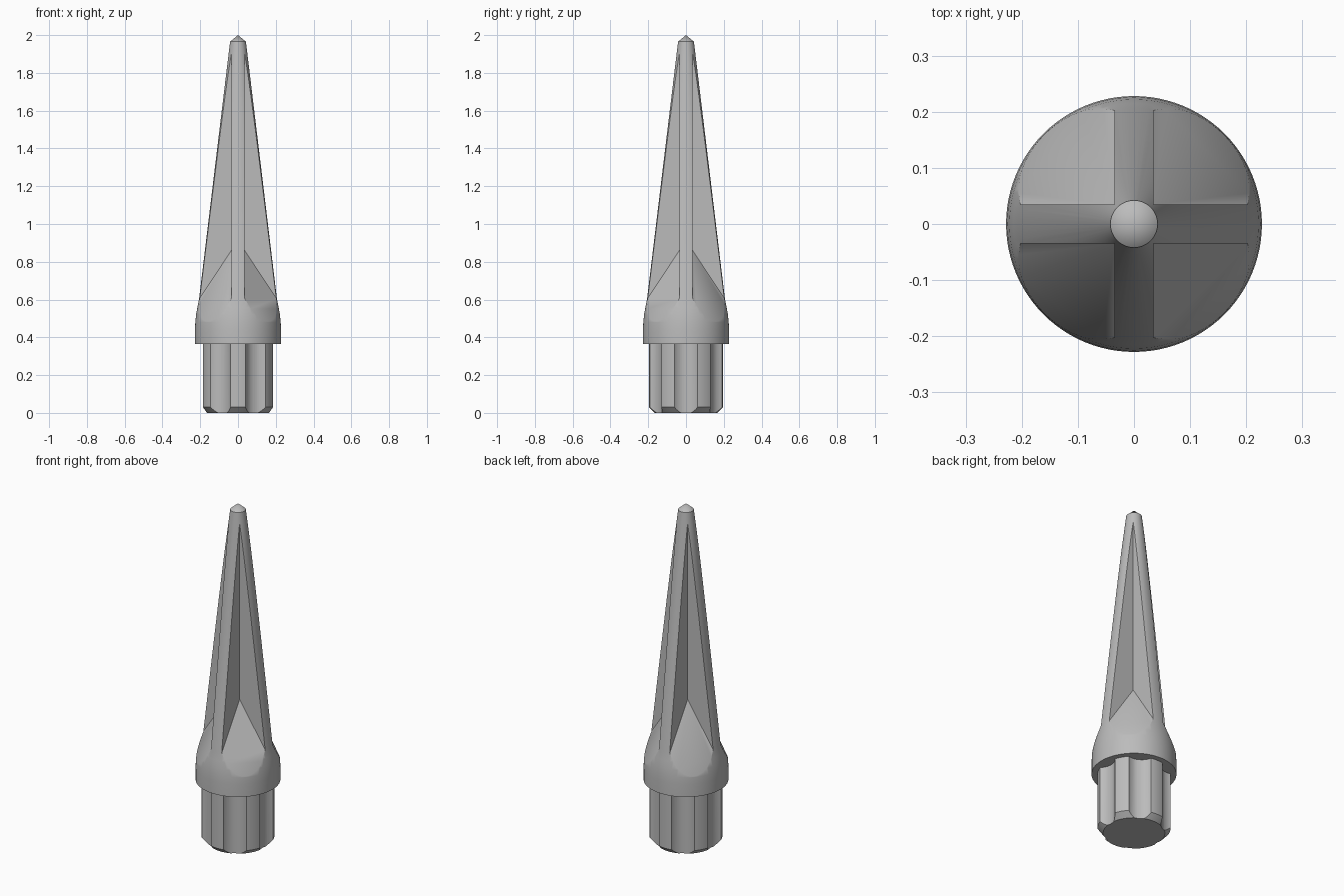
import bpy
import bmesh
import math
from mathutils import Matrix, Vector

cube = bpy.data.objects.get("Cube")
if cube:
    bpy.data.objects.remove(cube, do_unlink=True)

# One grey metal
metal = bpy.data.materials.new("grey_metal")
metal.use_nodes = True
GREY = (0.5, 0.5, 0.5, 1)
metal.diffuse_color = GREY
metal.node_tree.nodes["Principled BSDF"].inputs["Base Color"].default_value = GREY


def make_object(name, bm):
    bmesh.ops.recalc_face_normals(bm, faces=bm.faces)
    mesh = bpy.data.meshes.new(name)
    bm.to_mesh(mesh)
    bm.free()
    mesh.materials.append(metal)
    obj = bpy.data.objects.new(name, mesh)
    bpy.context.collection.objects.link(obj)
    return obj


def revolve(name, profile, steps):
    """Solid of revolution; the profile starts and ends on the z axis."""
    bm = bmesh.new()
    verts = [bm.verts.new((r, 0, z)) for r, z in profile]
    edges = [bm.edges.new(pair) for pair in zip(verts, verts[1:])]
    bmesh.ops.spin(bm, geom=verts + edges, cent=(0, 0, 0), axis=(0, 0, 1),
                   angle=math.tau, steps=steps, use_merge=True)
    bmesh.ops.remove_doubles(bm, verts=bm.verts, dist=1e-5)
    return make_object(name, bm)


def carve(obj, cutter):
    """Subtract the cutter, drop it, and shade smooth with sharp edges kept."""
    cutter.hide_render = True
    mod = obj.modifiers.new("carve", 'BOOLEAN')
    mod.operation = 'DIFFERENCE'
    mod.solver = 'EXACT'
    mod.object = cutter
    bpy.ops.object.select_all(action='DESELECT')
    bpy.context.view_layer.objects.active = obj
    obj.select_set(True)
    bpy.ops.object.modifier_apply(modifier=mod.name)
    bpy.data.objects.remove(cutter, do_unlink=True)
    bpy.ops.object.shade_smooth_by_angle(angle=math.radians(30))


# Tapered spike with a rounded collar and a small pointed tip
spike = revolve("spike", [(0, 0.365), (0.228, 0.365), (0.228, 0.44),
                          (0.226, 0.48), (0.222, 0.52), (0.215, 0.56),
                          (0.206, 0.605), (0.042, 1.965), (0, 2.0)], 96)

# Four corner notches with sloping floors leave a cross of fins
FIN, OUTER, FLOOR, SLOPE = 0.035, 0.3, 0.86, 1.51
bm = bmesh.new()
for quarter in range(4):
    corner = bmesh.ops.create_cube(bm, size=1)["verts"]
    for v in corner:
        x = OUTER if v.co.x > 0 else FIN
        y = OUTER if v.co.y > 0 else FIN
        floor = FLOOR - SLOPE * (x + y - 2 * FIN)
        v.co = Vector((x, y, 2.1 if v.co.z > 0 else floor))
    bmesh.ops.rotate(bm, verts=corner,
                     matrix=Matrix.Rotation(quarter * math.pi / 2, 3, 'Z'))
carve(spike, make_object("notch_cutter", bm))

# Drive shank with a chamfered foot
shank = revolve("shank", [(0, 0), (0.166, 0), (0.196, 0.03),
                          (0.196, 0.375), (0, 0.375)], 96)

# Six rounded flutes around the shank
bm = bmesh.new()
for flute in range(6):
    turn = Matrix.Rotation(flute * math.pi / 3, 4, 'Z')
    place = Matrix.Translation((0.245, 0, 0.2))
    bmesh.ops.create_cone(bm, cap_ends=True, segments=48, radius1=0.085,
                          radius2=0.085, depth=0.6, matrix=turn @ place)
carve(shank, make_object("flute_cutter", bm))
